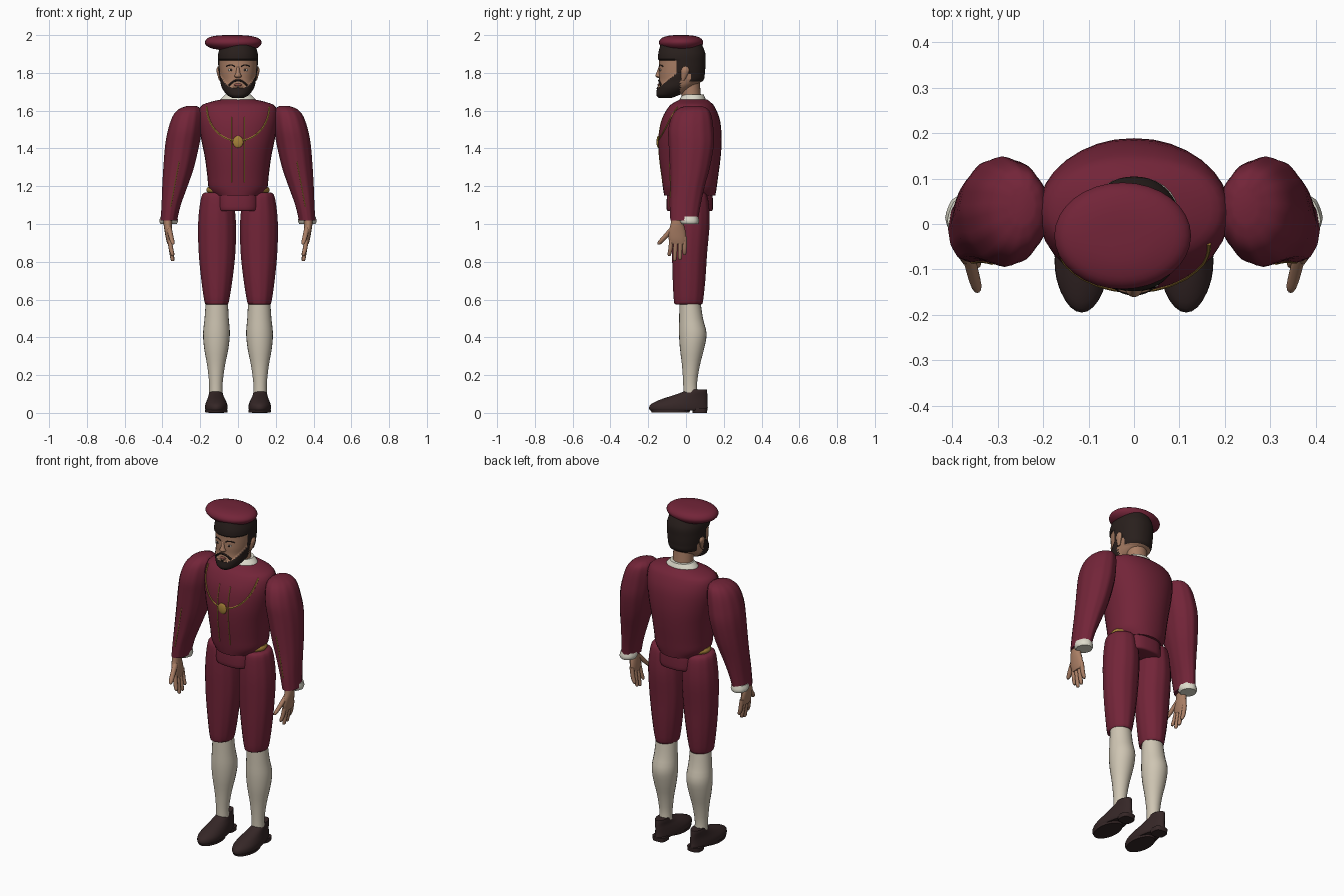
import bpy, bmesh, math
from mathutils import Vector
from mathutils.bvhtree import BVHTree

cube = bpy.data.objects.get("Cube")
if cube:
    bpy.data.objects.remove(cube, do_unlink=True)

parts = []


def material(name, r, g, b):
    m = bpy.data.materials.new(name)
    m.use_nodes = True
    m.diffuse_color = (r, g, b, 1)
    bsdf = m.node_tree.nodes["Principled BSDF"]
    bsdf.inputs["Base Color"].default_value = (r, g, b, 1)
    bsdf.inputs["Roughness"].default_value = 0.8
    return m


MAROON = material("maroon cloth", .17, .018, .04)
SKIN = material("skin", .40, .21, .13)
HAIR = material("dark hair", .022, .014, .012)
STOCKING = material("cream stocking", .62, .56, .45)
LINEN = material("white linen", .74, .72, .61)
SHOE = material("dark leather", .036, .020, .020)
GOLD = material("gold", .38, .22, .04)
LIPS = material("lips", .28, .09, .07)
EYE = material("eye white", .65, .60, .55)


def spline(a, b, c, d, t):
    """Catmull-Rom blend of four rings."""
    return [.5 * (2 * q + (r - p) * t + (2 * p - 5 * q + 4 * r - s) * t * t
                  + (3 * q - p - 3 * r + s) * t ** 3) for p, q, r, s in zip(a, b, c, d)]


def loft(name, rings, mat, side=1, n=24, steps=3, power=2, folds=0, depth=0, shape=None):
    """Skin through horizontal rings given as (z, centre x, centre y, radius x, radius y)."""
    rows = []
    last = len(rings) - 1
    for i in range(last):
        quad = [rings[max(0, min(last, i + k))] for k in (-1, 0, 1, 2)]
        rows += [spline(*quad, t / steps) for t in range(steps)]
    rows.append(rings[-1])
    bm = bmesh.new()
    loops = []
    for z, cx, cy, rx, ry in rows:
        loop = []
        for k in range(n):
            a = math.tau * k / n
            c, s = math.cos(a), math.sin(a)
            f = 1 + depth * math.cos(folds * a)
            x = math.copysign(abs(c) ** (2 / power), c) * rx * f
            y = math.copysign(abs(s) ** (2 / power), s) * ry * f
            p = Vector((cx * side + x, cy + y, z))
            loop.append(bm.verts.new(shape(p) if shape else p))
        loops.append(loop)
    for lo, hi in zip(loops, loops[1:]):
        for k in range(n):
            m = (k + 1) % n
            bm.faces.new((lo[k], lo[m], hi[m], hi[k]))
    bm.faces.new(loops[0])
    bm.faces.new(loops[-1])
    bmesh.ops.recalc_face_normals(bm, faces=bm.faces)
    mesh = bpy.data.meshes.new(name)
    bm.to_mesh(mesh)
    bm.free()
    mesh.materials.append(mat)
    obj = bpy.data.objects.new(name, mesh)
    bpy.context.collection.objects.link(obj)
    parts.append(obj)
    return obj


def front_of(obj):
    """Return a function giving the front surface point at (x, z)."""
    tree = BVHTree.FromPolygons([v.co for v in obj.data.vertices],
                                [p.vertices for p in obj.data.polygons])

    def find(x, z):
        hit = tree.ray_cast(Vector((x, -1, z)), Vector((0, 1, 0)))[0]
        return hit if hit else Vector((x, 0, z))
    return find


def cord(name, points, radius, mat):
    """Thin round trim following points."""
    curve = bpy.data.curves.new(name, 'CURVE')
    curve.dimensions = '3D'
    curve.bevel_depth = radius
    curve.bevel_resolution = 1
    curve.use_fill_caps = True
    path = curve.splines.new('POLY')
    path.points.add(len(points) - 1)
    for p, co in zip(path.points, points):
        p.co = (*co, 1)
    curve.materials.append(mat)
    obj = bpy.data.objects.new(name, curve)
    bpy.context.collection.objects.link(obj)
    bpy.ops.object.select_all(action='DESELECT')
    obj.select_set(True)
    bpy.context.view_layer.objects.active = obj
    bpy.ops.object.convert(target='MESH')
    parts.append(bpy.context.object)


def ball(name, loc, scale, mat):
    bpy.ops.mesh.primitive_uv_sphere_add(segments=16, ring_count=8, location=loc)
    obj = bpy.context.object
    obj.name, obj.scale = name, scale
    obj.data.materials.append(mat)
    parts.append(obj)


def line(a, b, count=12):
    return [(a[0] + (b[0] - a[0]) * i / count, a[1] + (b[1] - a[1]) * i / count)
            for i in range(count + 1)]


# Doublet, skirt band and waist belt
doublet = loft("doublet", [(1.15, 0, .02, .125, .135), (1.19, 0, .02, .155, .142),
                           (1.25, 0, .02, .162, .15), (1.35, 0, .02, .175, .163),
                           (1.45, 0, .021, .195, .168), (1.55, 0, .025, .21, .155),
                           (1.62, 0, .03, .2, .122), (1.645, 0, .035, .15, .095),
                           (1.66, 0, .04, .085, .07)], MAROON, n=32, power=2.15)
loft("skirt_band", [(1.068, 0, .02, .105, .112), (1.078, 0, .02, .115, .122),
                    (1.13, 0, .02, .115, .122), (1.16, 0, .02, .11, .12)],
     MAROON, n=32, power=2.8)
loft("waist_belt", [(1.165, 0, .02, .16, .09), (1.18, 0, .02, .168, .1),
                    (1.195, 0, .02, .16, .09)], GOLD)

# Gold chain, medallion and front trims
on_doublet = front_of(doublet)
chain = [(.165 * math.sin(a), 1.62 - .18 * math.cos(a) ** 1.0)
         for a in [math.pi * (i / 32 - .5) for i in range(33)]]
cord("neck_chain", [on_doublet(*p) for p in chain], .005, GOLD)
ball("medallion", on_doublet(0, 1.435), (.028, .009, .032), GOLD)
for x, side in ((.035, "left"), (-.035, "right")):
    cord(side + "_front_trim", [on_doublet(*p) for p in line((x, 1.22), (x, 1.565))], .003, GOLD)

# Collar and neck
loft("collar", [(1.635, 0, .035, .1, .075), (1.658, 0, .035, .095, .07),
                (1.685, 0, .038, .068, .056)], LINEN)
loft("neck", [(1.62, 0, .035, .058, .05), (1.7, 0, .025, .058, .052),
              (1.8, 0, .01, .06, .06)], SKIN)

# Head with hair and beard coloured by region
head = loft("head", [(1.668, 0, -.105, .03, .036), (1.685, 0, -.09, .056, .062),
                     (1.72, 0, -.058, .08, .09), (1.76, 0, -.028, .09, .114),
                     (1.8, 0, -.024, .096, .119), (1.85, 0, -.022, .1, .12),
                     (1.9, 0, -.022, .1, .12), (1.95, 0, -.025, .085, .105)],
            SKIN, n=64, steps=9, power=2.2)


def hairy(c):
    crown = c.z > 1.868 or (c.y > .02 and c.z > 1.755) or (c.y > -.045 and c.z > 1.80)
    beard = c.y < -.03 and c.z < 1.722 + max(0, c.y + .14) * .85
    return crown or beard


head.data.materials.append(HAIR)
for f in head.data.polygons:
    f.material_index = int(hairy(f.center))
on_head = front_of(head)
for v in head.data.vertices:
    if hairy(v.co):
        v.co += Vector((v.co.x, v.co.y + .025, 0)).normalized() * .005

# Face
loft("nose", [(1.772, 0, -.136, .01, .01), (1.782, 0, -.141, .019, .02),
              (1.8, 0, -.14, .012, .017), (1.84, 0, -.132, .007, .009)], SKIN, n=12)
ball("lips", on_head(0, 1.737), (.022, .006, .007), LIPS)
arc = [(.048 * t, 1.76 - .026 * t * t) for t in [i / 8 - 1 for i in range(17)]]
cord("moustache", [on_head(*p) for p in arc], .0065, HAIR)
cord("chin_tuft", [on_head(*p) for p in line((0, 1.726), (0, 1.715), 2)], .008, HAIR)
for s, side in ((1, "left"), (-1, "right")):
    ball(side + "_eye", on_head(.038 * s, 1.815), (.016, .004, .006), EYE)
    ball(side + "_iris", on_head(.038 * s, 1.815) - Vector((0, .002, 0)), (.006, .004, .006), HAIR)
    brow = [(.016, 1.834), (.03, 1.841), (.045, 1.842), (.062, 1.834)]
    cord(side + "_eyebrow", [on_head(x * s, z) for x, z in brow], .004, HAIR)
    loft(side + "_ear", [(1.76, .094, -.016, .006, .008), (1.785, .098, -.01, .01, .016),
                         (1.815, .102, -.004, .012, .022), (1.833, .1, -.004, .007, .012)],
         SKIN, s, n=12)

# Flat cap
loft("cap", [(1.922, -.015, -.02, .085, .08), (1.932, -.022, -.024, .125, .1),
             (1.95, -.025, -.026, .147, .115), (1.968, -.025, -.026, .149, .116),
             (1.986, -.027, -.026, .13, .1), (1.997, -.03, -.026, .085, .065),
             (2.0, -.03, -.026, .035, .03)], MAROON, n=32)


def foot(p):
    """Narrow the heel and widen the toes."""
    x0 = math.copysign(.115, p.x)
    width = 1 - .28 * min(1, max(0, (p.y + .12) / .2))
    return Vector((x0 + (p.x - x0) * width, p.y, p.z))


for s, side in ((1, "left"), (-1, "right")):
    # Arm
    sleeve = loft(side + "_sleeve", [(1.018, .366, -.01, .043, .072), (1.1, .354, -.004, .05, .08),
                                     (1.2, .334, .008, .066, .09), (1.3, .314, .02, .08, .105),
                                     (1.42, .295, .028, .089, .118), (1.5, .281, .026, .088, .118),
                                     (1.57, .267, .03, .078, .104), (1.608, .255, .036, .058, .08),
                                     (1.625, .245, .04, .025, .04)],
                  MAROON, s, n=48, folds=12, depth=.014)
    on_sleeve = front_of(sleeve)
    cord(side + "_sleeve_trim",
         [on_sleeve(x * s, z) for x, z in line((.312, 1.33), (.357, 1.09))], .003, GOLD)
    loft(side + "_cuff", [(1.0, .367, .018, .042, .046), (1.015, .367, .014, .048, .054),
                          (1.04, .366, .008, .044, .055)], LINEN, s, folds=8, depth=.02)
    loft(side + "_hand", [(.895, .362, -.042, .012, .04), (.92, .364, -.045, .017, .047),
                          (.96, .368, -.047, .02, .045), (1.0, .372, -.046, .022, .035),
                          (1.05, .37, -.04, .024, .034)], SKIN, s, n=16)
    for i, (tip, y) in enumerate(((.83, -.088), (.803, -.06), (.81, -.032), (.835, -.008))):
        root = -.076 + .023 * i
        loft(f"{side}_finger_{i + 1}", [(tip, .345, y, .005, .005), (tip + .01, .347, y, .01, .01),
                                        (.87, .355, (y + root) / 2, .012, .012),
                                        (.93, .364, root, .012, .012)], SKIN, s, n=10)
    loft(side + "_thumb", [(.892, .344, -.143, .006, .008), (.905, .347, -.135, .011, .015),
                           (.935, .355, -.107, .013, .018), (.985, .366, -.062, .014, .02)],
         SKIN, s, n=12)

    # Leg
    loft(side + "_breeches", [(.575, .113, .013, .056, .068), (.59, .113, .013, .064, .076),
                              (.7, .112, .016, .081, .085), (.85, .111, .019, .096, .092),
                              (1.0, .111, .024, .099, .1), (1.1, .111, .024, .09, .096),
                              (1.155, .111, .022, .078, .086), (1.167, .111, .02, .06, .065)],
         MAROON, s, n=48, folds=12, depth=.012)
    loft(side + "_stocking", [(.1, .117, .024, .036, .038), (.16, .117, .022, .036, .037),
                              (.25, .116, .026, .047, .047), (.34, .115, .032, .064, .064),
                              (.42, .114, .036, .071, .073), (.5, .113, .027, .064, .063),
                              (.6, .112, .02, .058, .055)], STOCKING, s)
    loft(side + "_shoe", [(.012, .115, -.042, .06, .145), (.022, .115, -.04, .065, .155),
                          (.045, .115, -.037, .064, .15), (.07, .115, -.012, .056, .125),
                          (.09, .117, .018, .049, .095), (.11, .118, .046, .046, .066),
                          (.124, .118, .052, .043, .058)], SHOE, s, n=32, shape=foot)
    loft(side + "_sole", [(.002, .115, -.082, .058, .1), (.016, .115, -.082, .06, .105)],
         SHOE, s, n=32, steps=1)
    loft(side + "_heel", [(0, .115, .073, .04, .038), (.025, .115, .073, .042, .041)],
         SHOE, s, steps=1, power=3)

# Smooth shading with sharp edges kept
bpy.ops.object.select_all(action='DESELECT')
for obj in parts:
    obj.select_set(True)
bpy.context.view_layer.objects.active = doublet
bpy.ops.object.shade_smooth_by_angle(angle=math.radians(40))
